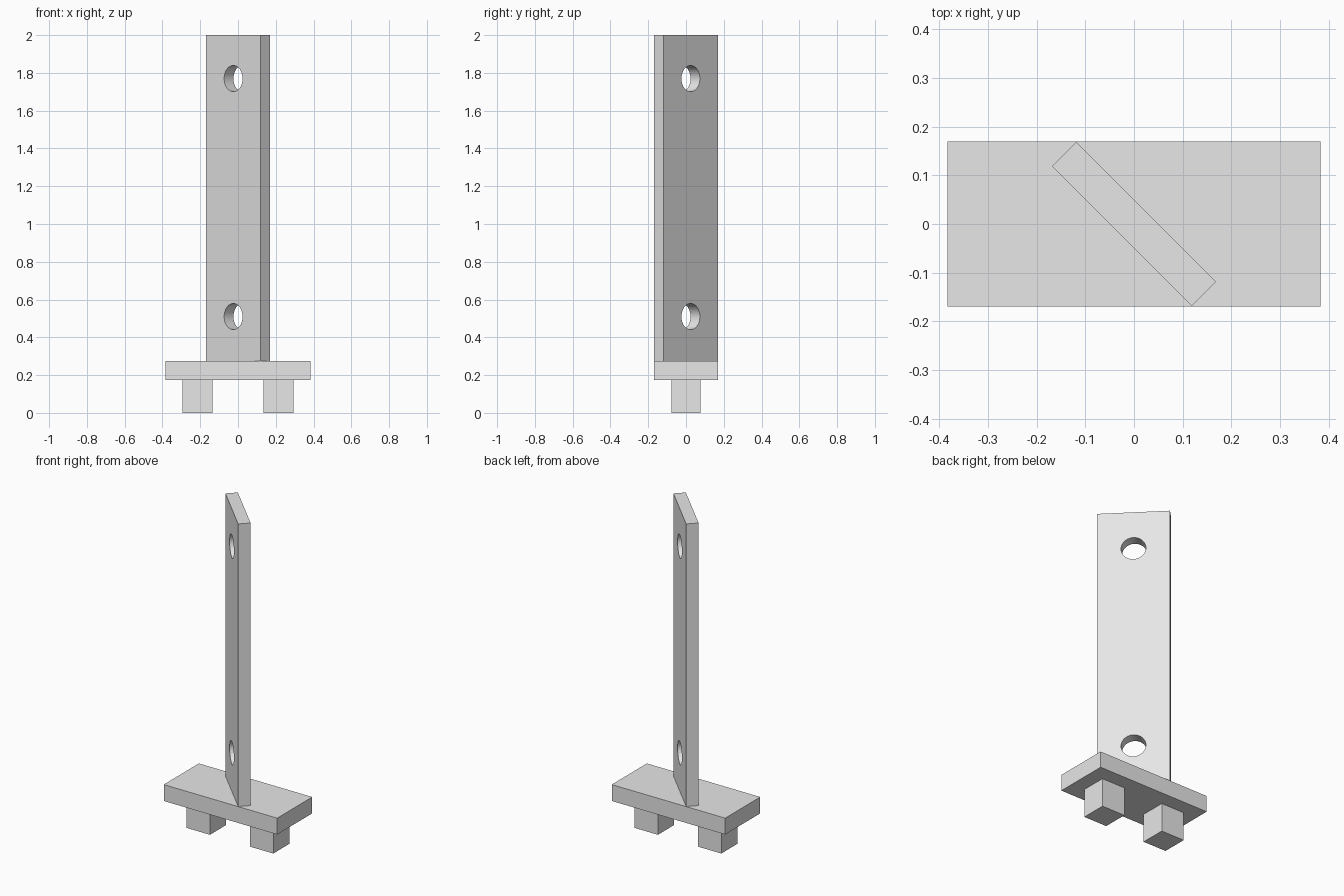
import bpy
import math

default_cube = bpy.data.objects.get("Cube")
if default_cube:
    bpy.data.objects.remove(default_cube, do_unlink=True)

grey = bpy.data.materials.new("light grey")
grey.use_nodes = True
grey.diffuse_color = (0.8, 0.8, 0.8, 1)
grey.node_tree.nodes["Principled BSDF"].inputs["Base Color"].default_value = (0.8, 0.8, 0.8, 1)


def box(name, size, bottom, x=0.0, turn=0.0):
    """Box standing on the height given by bottom."""
    bpy.ops.mesh.primitive_cube_add(size=1, location=(x, 0, bottom + size[2] / 2))
    obj = bpy.context.object
    obj.name = name
    obj.scale = size
    bpy.ops.object.transform_apply(location=False, rotation=False, scale=True)
    obj.rotation_euler.z = turn
    obj.data.materials.append(grey)
    return obj


PEG_TOP, BASE_TOP, TOP = 0.175, 0.275, 2.0
TURN = math.radians(-45)

# Base slab and its two square pegs
box("base_slab", (0.766, 0.338, BASE_TOP - PEG_TOP), PEG_TOP)
for side, name in ((1, "left_peg"), (-1, "right_peg")):
    box(name, (0.158, 0.156, PEG_TOP), 0, x=side * 0.214)

# Upright plate, turned diagonally across the slab
plate = box("upright_plate", (0.406, 0.07, TOP - BASE_TOP), BASE_TOP, turn=TURN)

# Two round bolt holes through the plate
for height in (0.51, 1.77):
    bpy.ops.mesh.primitive_cylinder_add(
        vertices=48, radius=0.069, depth=0.3,
        location=(0, 0, height), rotation=(math.pi / 2, 0, TURN))
    cutter = bpy.context.object
    cutter.name = "hole_cutter"
    cutter.hide_render = True
    cutter.data.materials.append(grey)
    cut = plate.modifiers.new("bolt_hole", "BOOLEAN")
    cut.operation = "DIFFERENCE"
    cut.solver = "EXACT"
    cut.object = cutter
    bpy.ops.object.select_all(action="DESELECT")
    plate.select_set(True)
    bpy.context.view_layer.objects.active = plate
    bpy.ops.object.modifier_apply(modifier=cut.name)
    bpy.data.objects.remove(cutter, do_unlink=True)

# Smooth hole walls, crisp plate edges
bpy.ops.object.shade_smooth_by_angle(angle=math.radians(30))
